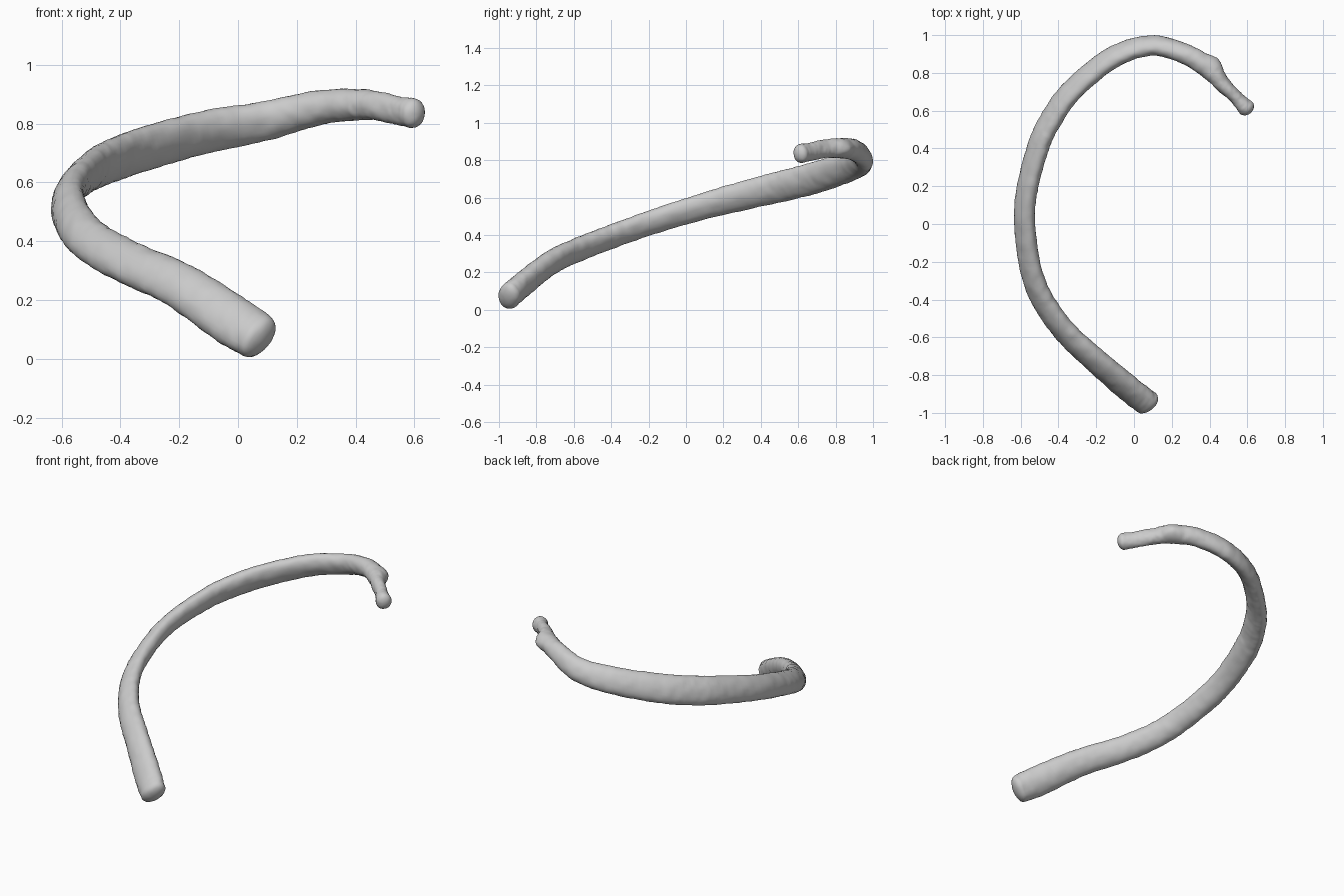
import bpy
import bmesh
import math
from mathutils import Vector, noise

default_cube = bpy.data.objects.get("Cube")
if default_cube:
    bpy.data.objects.remove(default_cube, do_unlink=True)

SIDES = 28
STEPS = 14
CAP_STEPS = 5

# Stations along the bone: centre x, y, z, half height, half thickness, inward lean
STATIONS = [
    (.065, -.945, .075, .082, .062, 35),
    (-.03, -.87, .137, .088, .058, 35),
    (-.2, -.725, .25, .08, .055, 35),
    (-.355, -.58, .32, .076, .052, 35),
    (-.485, -.4, .39, .073, .05, 35),
    (-.555, -.2, .462, .072, .049, 33),
    (-.578, .1, .555, .075, .049, 28),
    (-.51, .4, .633, .083, .05, 26),
    (-.435, .56, .672, .086, .05, 25),
    (-.325, .71, .712, .085, .05, 25),
    (-.115, .88, .77, .08, .05, 25),
    (.09, .945, .808, .07, .049, 25),
    (.27, .9, .853, .059, .052, 20),
    (.4, .82, .864, .053, .055, 10),
    (.47, .74, .86, .05, .041, 0),
    (.54, .67, .845, .048, .036, 0),
    (.595, .615, .836, .05, .046, 0),
]


def spline(p, q, r, s, t):
    """Smooth interpolation between q and r."""
    return [
        .5 * (2 * b + (c - a) * t + (2 * a - 5 * b + 4 * c - d) * t ** 2
              + (3 * b - a - 3 * c + d) * t ** 3)
        for a, b, c, d in zip(p, q, r, s)
    ]


def sample_stations():
    padded = [STATIONS[0]] + STATIONS + [STATIONS[-1]]
    samples = []
    for i in range(len(STATIONS) - 1):
        for k in range(STEPS):
            samples.append(spline(*padded[i:i + 4], k / STEPS))
    samples.append(list(STATIONS[-1]))
    return samples


def add_ring(bm, centre, tangent, height, thickness, lean):
    """Leaning oval cross-section with a slightly rough surface."""
    inward = tangent.cross(Vector((0, 0, 1))).normalized()
    up = inward.cross(tangent)
    lean = math.radians(lean)
    major = up * math.cos(lean) + inward * math.sin(lean)
    minor = inward * math.cos(lean) - up * math.sin(lean)
    ring = []
    for k in range(SIDES):
        angle = math.tau * k / SIDES
        offset = major * height * math.cos(angle) + minor * thickness * math.sin(angle)
        point = centre + offset
        rough = noise.noise(point * 22) * .003 + noise.noise(point * 55) * .002
        ring.append(bm.verts.new(point + offset.normalized() * rough))
    return ring


def build_bone():
    bm = bmesh.new()
    samples = sample_stations()
    centres = [Vector(s[:3]) for s in samples]
    last = len(samples) - 1
    rings = []

    def tangent_at(i):
        return (centres[min(i + 1, last)] - centres[max(i - 1, 0)]).normalized()

    def cap(index, direction, length):
        tangent = tangent_at(index)
        height, thickness, lean = samples[index][3:]
        result = []
        for k in range(1, CAP_STEPS + 1):
            angle = math.pi / 2 * k / (CAP_STEPS + .4)
            shrink = math.cos(angle)
            centre = centres[index] + tangent * direction * length * math.sin(angle)
            result.append(add_ring(bm, centre, tangent, height * shrink,
                                   thickness * shrink, lean))
        return result

    # Rounded front end, curved shaft, rounded head
    rings += reversed(cap(0, -1, .04))
    for i, sample in enumerate(samples):
        rings.append(add_ring(bm, centres[i], tangent_at(i), *sample[3:]))
    rings += cap(last, 1, .035)

    for a, b in zip(rings, rings[1:]):
        for k in range(SIDES):
            n = (k + 1) % SIDES
            bm.faces.new((a[k], a[n], b[n], b[k]))
    bm.faces.new(rings[0])
    bm.faces.new(rings[-1])
    bmesh.ops.recalc_face_normals(bm, faces=bm.faces)

    # Small outer bump where the shaft meets the neck
    bump = Vector((.43, .86, .86))
    for v in bm.verts:
        falloff = max(0, 1 - (v.co - bump).length / .07)
        v.co += Vector((.6, .6, 0)) * .02 * falloff

    mesh = bpy.data.meshes.new("rib_bone")
    bm.to_mesh(mesh)
    bm.free()
    bone = bpy.data.objects.new("rib_bone", mesh)
    bpy.context.collection.objects.link(bone)
    return bone


def make_material(name, colour):
    material = bpy.data.materials.new(name)
    material.use_nodes = True
    material.diffuse_color = colour
    shader = next(n for n in material.node_tree.nodes if n.type == "BSDF_PRINCIPLED")
    shader.inputs["Base Color"].default_value = colour
    return material


rib = build_bone()
rib.data.materials.append(make_material("light_grey", (.6, .6, .6, 1)))

bpy.ops.object.select_all(action="DESELECT")
rib.select_set(True)
bpy.context.view_layer.objects.active = rib
bpy.ops.object.shade_smooth_by_angle(angle=math.radians(40))
